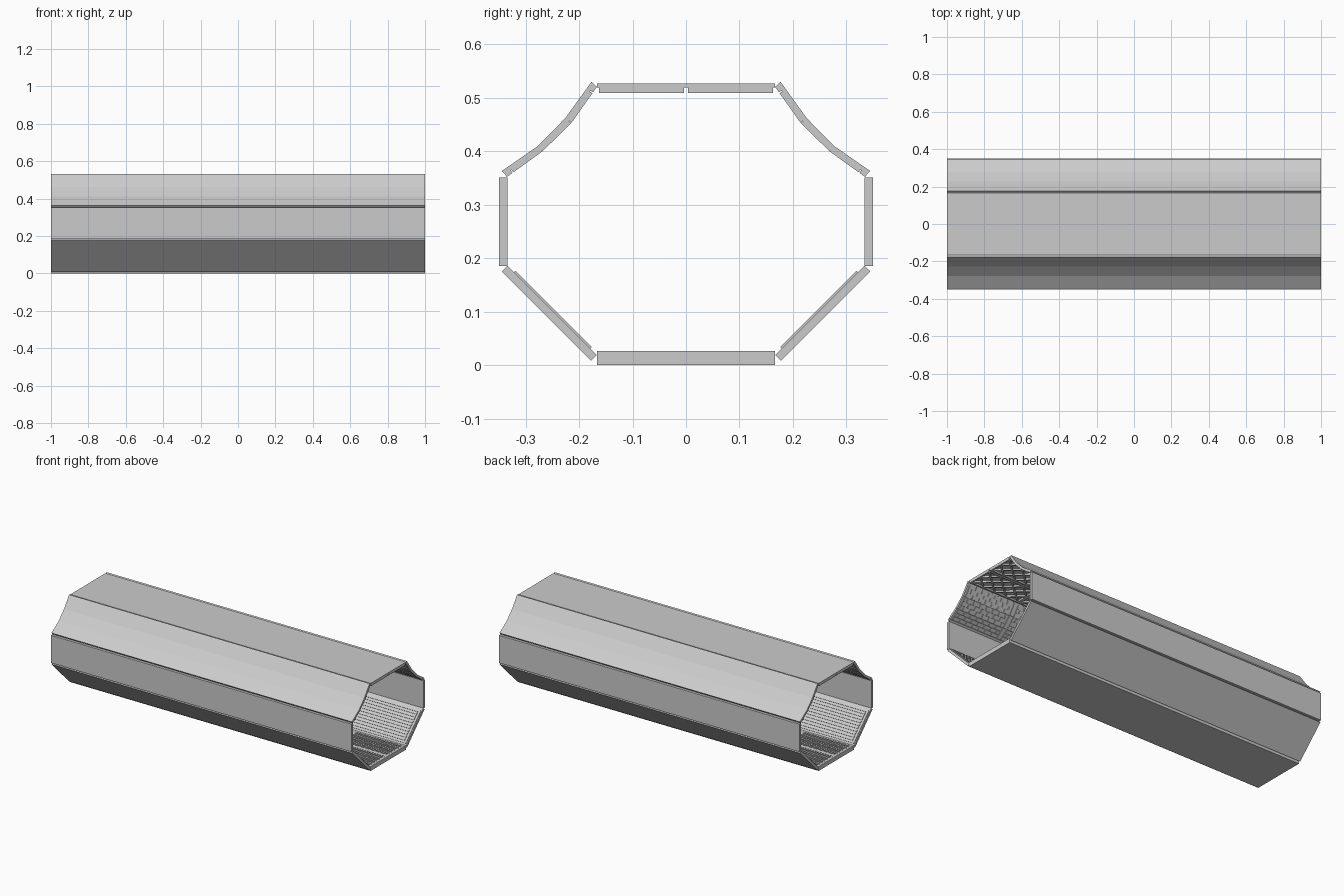
import bpy, bmesh
from mathutils import Vector

if "Cube" in bpy.data.objects:
    bpy.data.objects.remove(bpy.data.objects["Cube"])

metal = bpy.data.materials.new("grey metal")
metal.diffuse_color = (0.6, 0.6, 0.6, 1)
metal.use_nodes = True
metal.node_tree.nodes["Principled BSDF"].inputs["Base Color"].default_value = metal.diffuse_color

MODULES = 6
PITCH = 2 / MODULES


def finish(name, bm):
    bmesh.ops.recalc_face_normals(bm, faces=bm.faces)
    mesh = bpy.data.meshes.new(name)
    bm.to_mesh(mesh)
    bm.free()
    mesh.materials.append(metal)
    obj = bpy.data.objects.new(name, mesh)
    bpy.context.collection.objects.link(obj)
    return obj


def extrude(bm, profile, x0=-1, x1=1):
    """Closed (y, z) profile extruded along x."""
    ends = [[bm.verts.new((x, y, z)) for y, z in profile] for x in (x0, x1)]
    n = len(profile)
    for ring in ends:
        bm.faces.new(ring)
    for i in range(n):
        j = (i + 1) % n
        bm.faces.new((ends[0][i], ends[0][j], ends[1][j], ends[1][i]))


class Sheet:
    """Places raised pieces on a plane spanned by x and a line in (y, z)."""

    def __init__(self, bm, a, b, inward, height):
        self.bm = bm
        self.a = Vector((0, *a))
        d = Vector((0, *b)) - self.a
        self.length = d.length
        self.v = d.normalized()
        self.n = Vector((0, *inward)).normalized() * height

    def piece(self, corners):
        low = [self.bm.verts.new(self.a + Vector((u, 0, 0)) + self.v * w) for u, w in corners]
        top = [self.bm.verts.new(p.co + self.n) for p in low]
        self.bm.faces.new(top)
        self.bm.faces.new(low)
        for i in range(4):
            j = (i + 1) % 4
            self.bm.faces.new((low[i], low[j], top[j], top[i]))

    def rect(self, u0, u1, w0, w1):
        self.piece([(u0, w0), (u1, w0), (u1, w1), (u0, w1)])

    def frame(self, u0, u1, w0, w1, t):
        self.rect(u0, u1, w0, w0 + t)
        self.rect(u0, u1, w1 - t, w1)
        self.rect(u0, u0 + t, w0 + t, w1 - t)
        self.rect(u1 - t, u1, w0 + t, w1 - t)

    def bar(self, p, q, t):
        p, q = Vector(p), Vector(q)
        d = (q - p).normalized() * t / 2
        s = Vector((-d.y, d.x))
        self.piece([p + s, p - s, q - s, q + s])


def mirror_y(obj):
    mod = obj.modifiers.new("other side", 'MIRROR')
    mod.use_axis = (False, True, False)


# Floor slab with two rows of framed gratings
bm = bmesh.new()
extrude(bm, [(-0.167, 0), (0.167, 0), (0.167, 0.021), (-0.167, 0.021)])
sheet = Sheet(bm, (-0.167, 0.021), (0.167, 0.021), (0, 1), 0.005)
for m in range(MODULES):
    u0 = -1 + m * PITCH
    u1 = u0 + PITCH
    for w0 in (0, 0.167):
        w1 = w0 + 0.167
        sheet.frame(u0, u1, w0, w1, 0.012)
        for k in range(1, 20):
            u = u0 + k * PITCH / 20
            sheet.rect(u - 0.004, u + 0.004, w0 + 0.012, w1 - 0.012)
        for k in range(1, 4):
            w = w0 + k * 0.167 / 4
            sheet.rect(u0 + 0.012, u1 - 0.012, w - 0.003, w + 0.003)
finish("floor", bm)

# Ceiling plate with two rows of diamond lattice panels below it
bm = bmesh.new()
extrude(bm, [(-0.167, 0.519), (0.167, 0.519), (0.167, 0.527), (-0.167, 0.527)])
finish("ceiling_plate", bm)
bm = bmesh.new()
sheet = Sheet(bm, (0.004, 0.519), (0.163, 0.519), (0, -1), 0.0095)
W = sheet.length
for m in range(MODULES):
    u0 = -1 + m * PITCH
    sheet.frame(u0, u0 + PITCH, 0, W, 0.009)
    cu, cw = (PITCH - 0.018) / 4, (W - 0.018) / 2
    for i in range(4):
        for j in range(2):
            a, b = u0 + 0.009 + i * cu, 0.009 + j * cw
            sheet.bar((a, b), (a + cu, b + cw), 0.009)
            sheet.bar((a, b + cw), (a + cu, b), 0.009)
mirror_y(finish("ceiling_lattice", bm))

# Plain upright side walls
bm = bmesh.new()
extrude(bm, [(0.334, 0.185), (0.35, 0.185), (0.35, 0.351), (0.334, 0.351)])
mirror_y(finish("side_wall", bm))

# Lower sloped walls with framed lengthwise slats
bm = bmesh.new()
extrude(bm, [(0.178, 0.008), (0.345, 0.175), (0.334, 0.186), (0.167, 0.019)])
sheet = Sheet(bm, (0.167, 0.019), (0.334, 0.186), (-1, 1), 0.004)
for m in range(3):
    u0, u1 = -1 + m * 2 / 3, -1 + (m + 1) * 2 / 3
    w0, w1 = 0.017, sheet.length - 0.017
    sheet.frame(u0 + 0.006, u1 - 0.006, w0, w1, 0.012)
    step = (w1 - w0 - 0.024) / 10
    for k in range(10):
        w = w0 + 0.012 + (k + 0.5) * step
        sheet.rect(u0 + 0.022, u1 - 0.022, w - 0.0065, w + 0.0065)
mirror_y(finish("lower_slope", bm))

# Upper bent walls lined with framed staggered tiles
outer = [(0.177, 0.530), (0.226, 0.462), (0.277, 0.410), (0.345, 0.363)]
inner = [(0.167, 0.520), (0.214, 0.453), (0.268, 0.401), (0.334, 0.352)]
DEPTH = 0.4
base = [tuple(i + (o - i) * DEPTH for i, o in zip(p, q)) for p, q in zip(inner, outer)]
bm = bmesh.new()
extrude(bm, outer + base[::-1])
row = 0
for f in range(3):
    a, b = Vector(base[f]), Vector(base[f + 1])
    d = b - a
    sheet = Sheet(bm, a, b, (-d.y * -1, d.x * -1), 0.0055)
    L = sheet.length
    w0 = 0.015 if f == 0 else 0
    w1 = L - 0.015 if f == 2 else L
    if f == 0:
        sheet.rect(-1, 1, 0, 0.013)
    if f == 2:
        sheet.rect(-1, 1, L - 0.013, L)
    h = (w1 - w0) / 3
    for r in range(3):
        for m in range(MODULES):
            u0 = -1 + m * PITCH + 0.014
            u1 = u0 + PITCH - 0.028
            tile = (u1 - u0) / 7
            shift = tile / 2 if row % 2 else 0
            for k in range(8):
                s = max(u0, u0 + k * tile - shift) + 0.002
                e = min(u1, u0 + (k + 1) * tile - shift) - 0.002
                if e - s > 0.005:
                    sheet.rect(s, e, w0 + r * h + 0.002, w0 + (r + 1) * h - 0.002)
        row += 1
    for m in range(MODULES):
        u0 = -1 + m * PITCH
        sheet.rect(u0, u0 + 0.012, w0, w1)
        sheet.rect(u0 + PITCH - 0.012, u0 + PITCH, w0, w1)
mirror_y(finish("upper_slope", bm))
